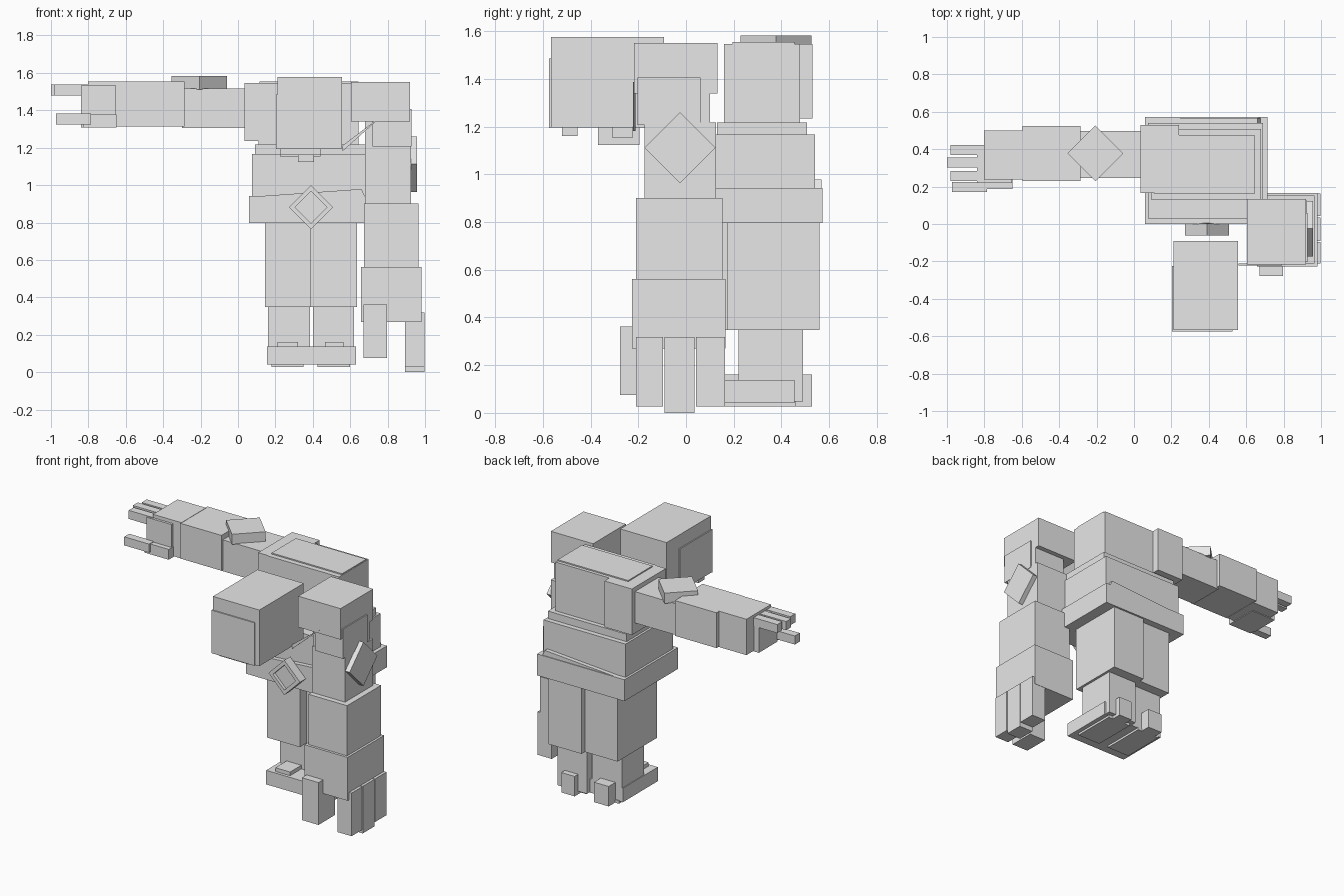
import bpy, bmesh, math
from mathutils import Matrix, Vector

grey = bpy.data.materials.new("light_grey")
grey.diffuse_color = (0.8, 0.8, 0.8, 1)


def finish(name, bm):
    bmesh.ops.recalc_face_normals(bm, faces=bm.faces)
    me = bpy.data.meshes.new(name)
    bm.to_mesh(me)
    bm.free()
    me.materials.append(grey)
    ob = bpy.data.objects.new(name, me)
    bpy.context.collection.objects.link(ob)
    return ob


def box(name, x, y, z, turn=None):
    """Box from (low, high) ranges, optionally turned 45 degrees about an axis."""
    bm = bmesh.new()
    bmesh.ops.create_cube(bm, size=1)
    size = Vector((x[1] - x[0], y[1] - y[0], z[1] - z[0]))
    mid = Vector((sum(x) / 2, sum(y) / 2, sum(z) / 2))
    m = Matrix.Translation(mid)
    if turn:
        m = m @ Matrix.Rotation(math.radians(45), 4, turn)
    bm.transform(m @ Matrix.Diagonal(size).to_4x4())
    return finish(name, bm)


def prism(name, pts, y0, y1):
    """Outline in x, z extruded along y."""
    bm = bmesh.new()
    f = bm.faces.new([bm.verts.new((x, y0, z)) for x, z in pts])
    new = bmesh.ops.extrude_face_region(bm, geom=[f])["geom"]
    bmesh.ops.translate(bm, vec=(0, y1 - y0, 0),
                        verts=[v for v in new if isinstance(v, bmesh.types.BMVert)])
    return finish(name, bm)


# Head with face and side plates, jaw pieces
box("head", (0.21, 0.557), (-0.567, -0.092), (1.2, 1.58))
box("face_plate", (0.203, 0.526), (-0.575, -0.566), (1.197, 1.488))
box("head_side_plate", (0.203, 0.211), (-0.57, -0.225), (1.2, 1.488))
box("chin", (0.225, 0.44), (-0.52, -0.455), (1.163, 1.201))
box("jaw", (0.32, 0.405), (-0.368, -0.195), (1.127, 1.201))
box("jaw_bar", (0.225, 0.44), (-0.308, -0.225), (1.155, 1.201))

# Torso layers
box("chest", (0.11, 0.645), (0.16, 0.477), (1.2, 1.55))
box("chest_top", (0.115, 0.643), (0.195, 0.455), (1.54, 1.558))
box("chest_base", (0.09, 0.68), (0.13, 0.507), (1.16, 1.22))
box("midriff", (0.075, 0.69), (0.03, 0.54), (0.94, 1.17))
box("belt", (0.06, 0.715), (0.0, 0.573), (0.8, 0.945))
for side, y0, y1 in (("front", 0.0, 0.03), ("back", 0.54, 0.568)):
    prism("belt_wedge_" + side, [(0.06, 0.94), (0.68, 0.94), (0.66, 0.982)], y0, y1)

# Buckle: a diamond frame around a recessed plate
cx, cz, r = 0.39, 0.885, 0.118
box("buckle_plate", (cx - 0.07, cx + 0.07), (-0.04, 0.005), (cz - 0.07, cz + 0.07), 'Y')
for i in range(4):
    a, b = math.radians(90 * i), math.radians(90 * (i + 1))
    prism("buckle_frame", [(cx + k * math.cos(t), cz + k * math.sin(t))
                           for k, t in ((r, a), (r, b), (r * 0.72, b), (r * 0.72, a))], -0.062, 0.002)

# Thighs
box("left_thigh", (0.145, 0.39), (0.105, 0.525), (0.35, 0.81))
box("right_thigh", (0.39, 0.637), (0.175, 0.56), (0.35, 0.81))

# Shins and feet
for side, shin, foot, toe, sole, back in (
        ("left", (0.16, 0.385), (0.155, 0.392), (0.21, 0.32), (0.18, 0.35), 0.455),
        ("right", (0.40, 0.62), (0.392, 0.63), (0.465, 0.565), (0.425, 0.6), 0.49)):
    box(side + "_shin", shin, (0.22, back), (0.05, 0.36))
    box(side + "_foot", foot, (0.08, 0.455), (0.045, 0.14))
    box(side + "_toe", toe, (0.1, 0.22), (0.11, 0.165))
    box(side + "_sole", sole, (0.155, 0.46), (0.03, 0.05))
    box(side + "_heel", toe, (0.45, 0.528), (0.03, 0.165))

# Outstretched arm
box("left_shoulder", (0.035, 0.24), (0.165, 0.53), (1.238, 1.55))
box("left_upper_arm", (-0.3, 0.04), (0.245, 0.497), (1.308, 1.52))
box("left_forearm", (-0.597, -0.285), (0.23, 0.525), (1.317, 1.556))
box("left_hand", (-0.803, -0.59), (0.237, 0.5), (1.315, 1.558))
box("left_palm", (-0.84, -0.653), (0.22, 0.42), (1.31, 1.535))
for y0, tip in ((0.23, -0.98), (0.303, -1.0), (0.37, -0.98)):
    box("left_finger", (tip, -0.8), (y0, y0 + 0.053), (1.482, 1.54))
box("left_thumb", (-0.973, -0.787), (0.172, 0.225), (1.327, 1.385))
box("left_thumb_base", (-0.83, -0.65), (0.187, 0.24), (1.31, 1.38))
box("left_arm_badge", (-0.311, -0.101), (0.273, 0.483), (1.515, 1.585), 'Z')

# Lowered arm
box("right_shoulder", (0.603, 0.92), (-0.217, 0.133), (1.343, 1.553))
box("right_shoulder_plate", (0.72, 0.928), (-0.203, 0.06), (1.21, 1.41))
box("right_shoulder_joint", (0.68, 0.92), (-0.17, 0.1), (1.19, 1.35))
box("right_upper_arm", (0.678, 0.925), (-0.175, 0.125), (0.89, 1.22))
box("right_forearm", (0.675, 0.965), (-0.21, 0.152), (0.56, 0.905))
box("right_hand", (0.657, 0.98), (-0.227, 0.165), (0.272, 0.565))
for y0, y1, z0 in ((-0.21, -0.097, 0.03), (-0.09, 0.035, 0.003), (0.042, 0.163, 0.03)):
    box("right_finger", (0.892, 0.998), (y0, y1), (z0, 0.322))
box("right_thumb", (0.672, 0.797), (-0.277, -0.1), (0.078, 0.365))
box("right_arm_badge", (0.9, 0.958), (-0.13, 0.08), (1.01, 1.22), 'X')
prism("shoulder_strut", [(0.56, 1.185), (0.79, 1.39), (0.56, 1.215)], -0.222, -0.212)

# Rest the lowest finger on the ground
for ob in bpy.context.collection.objects:
    ob.location.z -= 0.003
